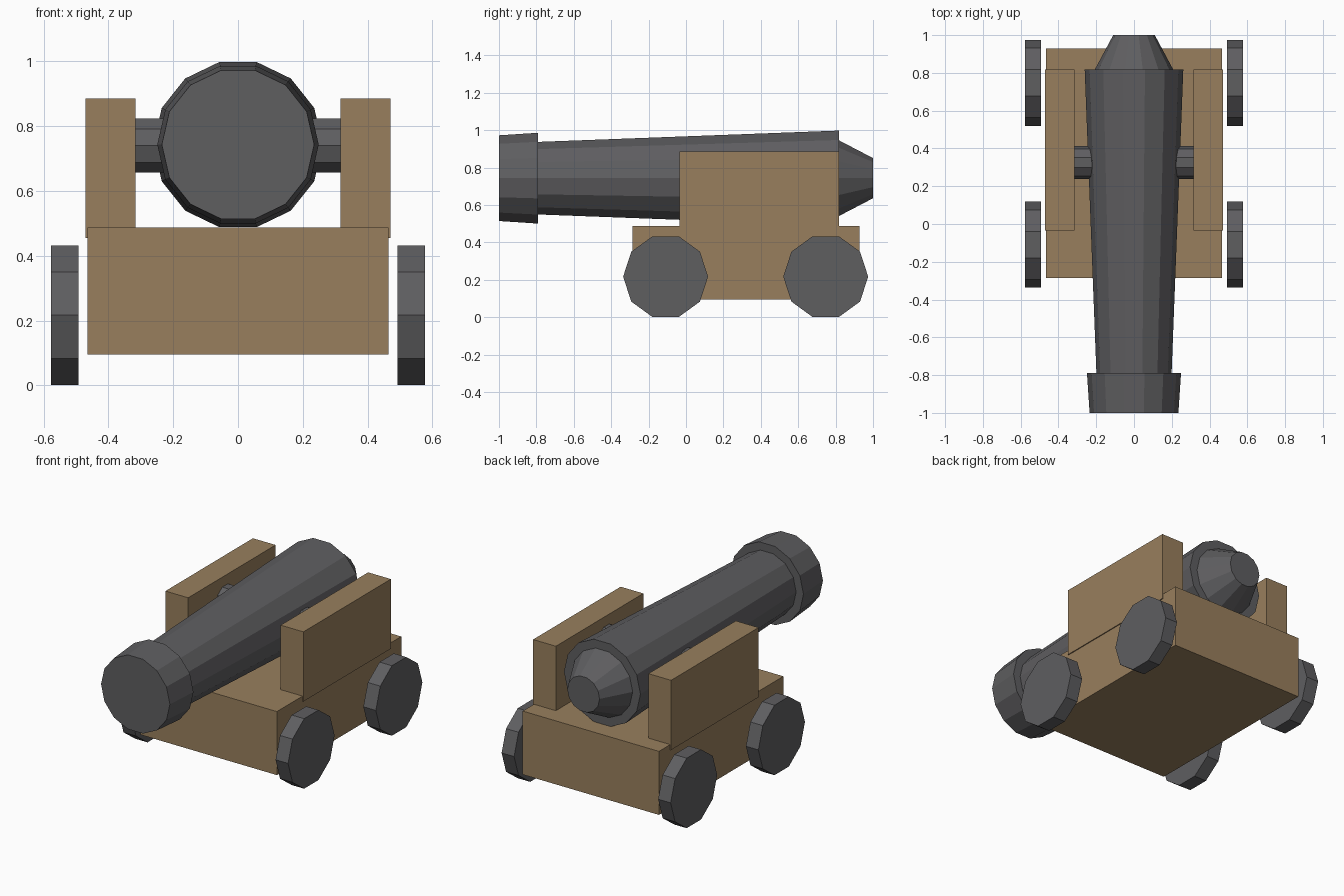
import bpy, bmesh, math

if "Cube" in bpy.data.objects:
    bpy.data.objects.remove(bpy.data.objects["Cube"])


def material(name, rgb):
    m = bpy.data.materials.new(name)
    m.diffuse_color = (*rgb, 1)
    m.use_nodes = True
    m.node_tree.nodes["Principled BSDF"].inputs["Base Color"].default_value = m.diffuse_color
    return m


IRON = material("dark iron", (0.113, 0.112, 0.118))
WOOD = material("brown wood", (0.315, 0.212, 0.110))


def finish(name, bm, mat):
    bmesh.ops.recalc_face_normals(bm, faces=bm.faces)
    mesh = bpy.data.meshes.new(name)
    bm.to_mesh(mesh)
    bm.free()
    mesh.materials.append(mat)
    obj = bpy.data.objects.new(name, mesh)
    bpy.context.collection.objects.link(obj)
    return obj


def box(name, lo, hi, mat):
    bm = bmesh.new()
    bmesh.ops.create_cube(bm, size=1)
    for v in bm.verts:
        v.co = [l + (c + 0.5) * (h - l) for c, l, h in zip(v.co, lo, hi)]
    return finish(name, bm, mat)


def lathe(name, profile, sides, axis, centre, mat):
    """Capped faceted solid; profile is (position along axis, radius)."""
    bm = bmesh.new()
    rings = []
    for p, r in profile:
        ring = []
        for i in range(sides):
            a = 2 * math.pi * i / sides
            c, s = r * math.cos(a), r * math.sin(a)
            co = (c, p, s) if axis == "y" else (p, c, s)
            ring.append(bm.verts.new([u + w for u, w in zip(co, centre)]))
        rings.append(ring)
    for a, b in zip(rings, rings[1:]):
        for i in range(sides):
            j = (i + 1) % sides
            bm.faces.new((a[i], a[j], b[j], b[i]))
    bm.faces.new(rings[0])
    bm.faces.new(rings[-1])
    return finish(name, bm, mat)


# Barrel: muzzle band, tapered tube, stepped breech cone
lathe("barrel", [(-1, 0.235), (-0.79, 0.249), (-0.79, 0.199), (0.817, 0.261),
                 (0.817, 0.208), (1, 0.11)], 14, "y", (0, 0, 0.743), IRON)

# Pivot bar through the barrel
lathe("pivot_bar", [(-0.33, 0.088), (0.33, 0.088)], 10, "x", (0, 0.325, 0.74), IRON)

# Carriage body
box("carriage_body", (-0.465, -0.285, 0.095), (0.465, 0.928, 0.487), WOOD)

for side, s in (("left", -1), ("right", 1)):
    # Cheek boards holding the pivot
    x0, x1 = sorted((s * 0.316, s * 0.471))
    box(side + "_cheek", (x0, -0.035, 0.455), (x1, 0.818, 0.885), WOOD)
    # Wheels
    for end, y in (("front", -0.109), ("rear", 0.747)):
        lathe(f"{end}_{side}_wheel", [(s * 0.492, 0.227), (s * 0.577, 0.227)],
              10, "x", (0, y, 0.2165), IRON)
